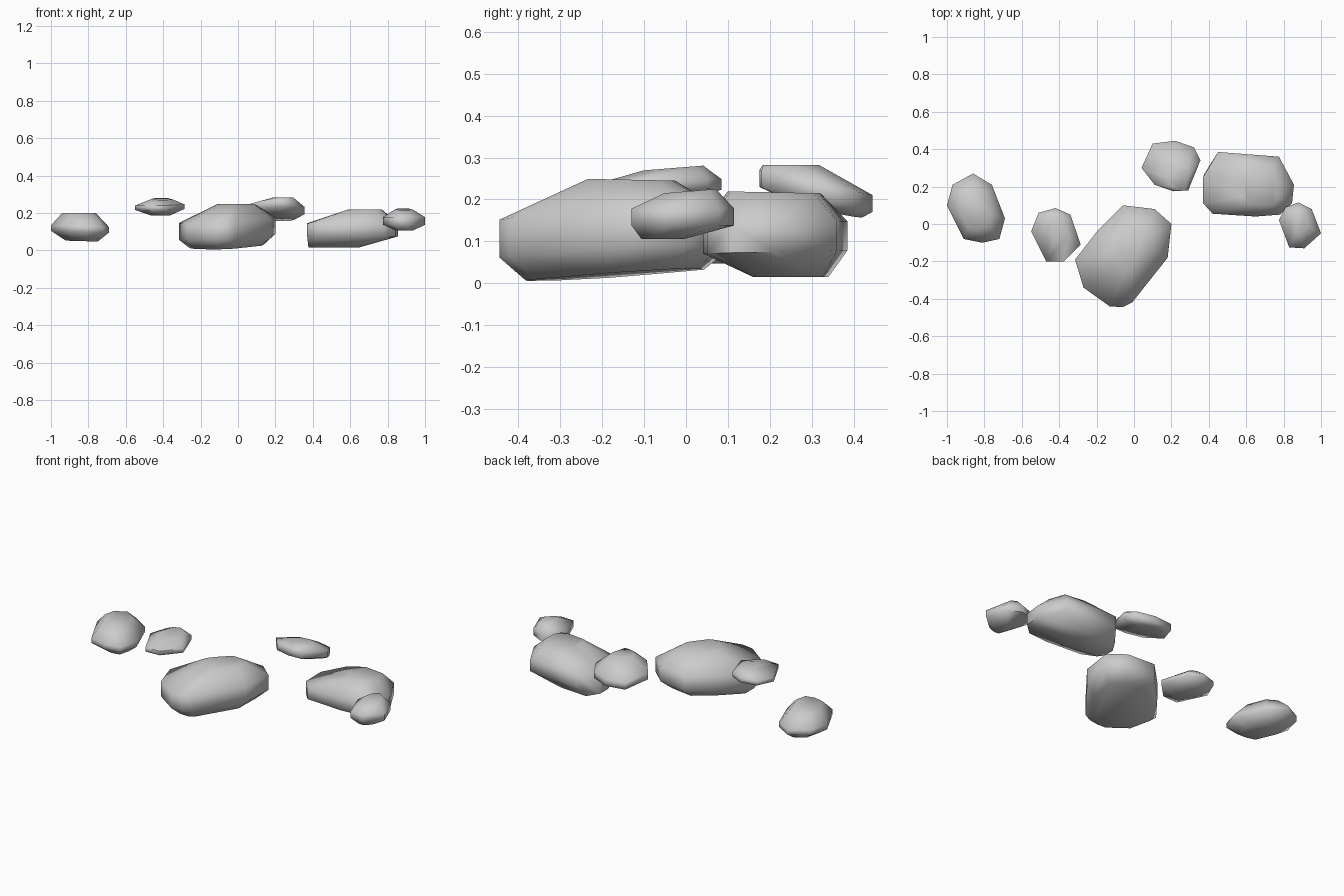
import bpy, bmesh
from math import radians

if "Cube" in bpy.data.objects:
    bpy.data.objects.remove(bpy.data.objects["Cube"])


def rock(name, outline, mid, top, bottom):
    """Faceted stone: hull of a girdle band, a top ring and a bottom ring.
    mid: z, half thickness, slope x, slope y
    top / bottom: centre x, centre y, scale x, scale y, z, slope x, slope y"""
    xs, ys = zip(*outline)
    cx, cy = (min(xs) + max(xs)) / 2, (min(ys) + max(ys)) / 2
    bm = bmesh.new()
    z, half, sx, sy = mid
    for x, y in outline:
        zm = z + sx * (x - cx) + sy * (y - cy)
        for s in (-1, 1):
            bm.verts.new((x, y, zm + s * half))
    for rx, ry, kx, ky, z, sx, sy in (top, bottom):
        for x, y in outline:
            dx, dy = (x - cx) * kx, (y - cy) * ky
            bm.verts.new((rx + dx, ry + dy, max(0, z + sx * dx + sy * dy)))
    res = bmesh.ops.convex_hull(bm, input=bm.verts)
    loose = {v for v in res["geom_interior"] + res["geom_unused"]
             if isinstance(v, bmesh.types.BMVert)}
    bmesh.ops.delete(bm, geom=list(loose), context='VERTS')
    bmesh.ops.dissolve_limit(bm, angle_limit=radians(2), verts=bm.verts, edges=bm.edges)
    bmesh.ops.recalc_face_normals(bm, faces=bm.faces)
    me = bpy.data.meshes.new(name)
    bm.to_mesh(me)
    bm.free()
    ob = bpy.data.objects.new(name, me)
    bpy.context.collection.objects.link(ob)
    bpy.ops.object.select_all(action='DESELECT')
    ob.select_set(True)
    bpy.context.view_layer.objects.active = ob
    bpy.ops.object.shade_smooth_by_angle(angle=radians(70))


# Far left stone
rock("left_rock",
     [(-.86, .27), (-.76, .21), (-.69, .03), (-.72, -.08), (-.81, -.10),
      (-.91, -.08), (-1, .10), (-.97, .21)],
     (.115, .015, -.03, 0),
     (-.85, .08, .58, .58, .2, 0, 0),
     (-.835, .08, .55, .6, .05, -.03, 0))

# Small thin stone
rock("small_left_rock",
     [(-.42, .085), (-.34, .05), (-.285, -.11), (-.375, -.20), (-.47, -.20),
      (-.55, -.04), (-.51, .06)],
     (.232, .012, .03, .03),
     (-.405, -.03, .42, .5, .275, 0, .08),
     (-.415, -.06, .4, .5, .188, 0, 0))

# Large central stone
rock("large_centre_rock",
     [(-.06, .10), (.11, .08), (.2, 0), (.18, -.18), (-.01, -.42), (-.06, -.445),
      (-.13, -.44), (-.27, -.34), (-.315, -.19), (-.19, -.03)],
     (.115, .045, .05, .03),
     (-.01, -.13, .4, .38, .247, 0, -.02),
     (-.06, -.17, .78, .78, .02, .03, .06))

# Back stone, tilted down to the rear
rock("back_rock",
     [(.10, .43), (.22, .445), (.32, .41), (.355, .34), (.29, .18), (.21, .175),
      (.11, .21), (.04, .30)],
     (.22, .02, 0, -.22),
     (.24, .25, .36, .5, .282, 0, 0),
     (.21, .345, .6, .55, .172, -.03, -.2))

# Broad right stone
rock("broad_right_rock",
     [(.45, .385), (.775, .36), (.855, .21), (.845, .11), (.78, .05), (.65, .04),
      (.42, .055), (.37, .11), (.37, .25)],
     (.11, .035, 0, .02),
     (.68, .21, .38, .64, .217, 0, -.02),
     (.51, .25, .55, .52, .015, 0, 0))

# Small far right stone
rock("small_right_rock",
     [(.88, .115), (.95, .08), (1, -.05), (.91, -.13), (.83, -.125), (.775, .02),
      (.81, .09)],
     (.158, .02, 0, 0),
     (.888, .01, .42, .5, .22, 0, .08),
     (.89, -.055, .4, .42, .106, 0, 0))
